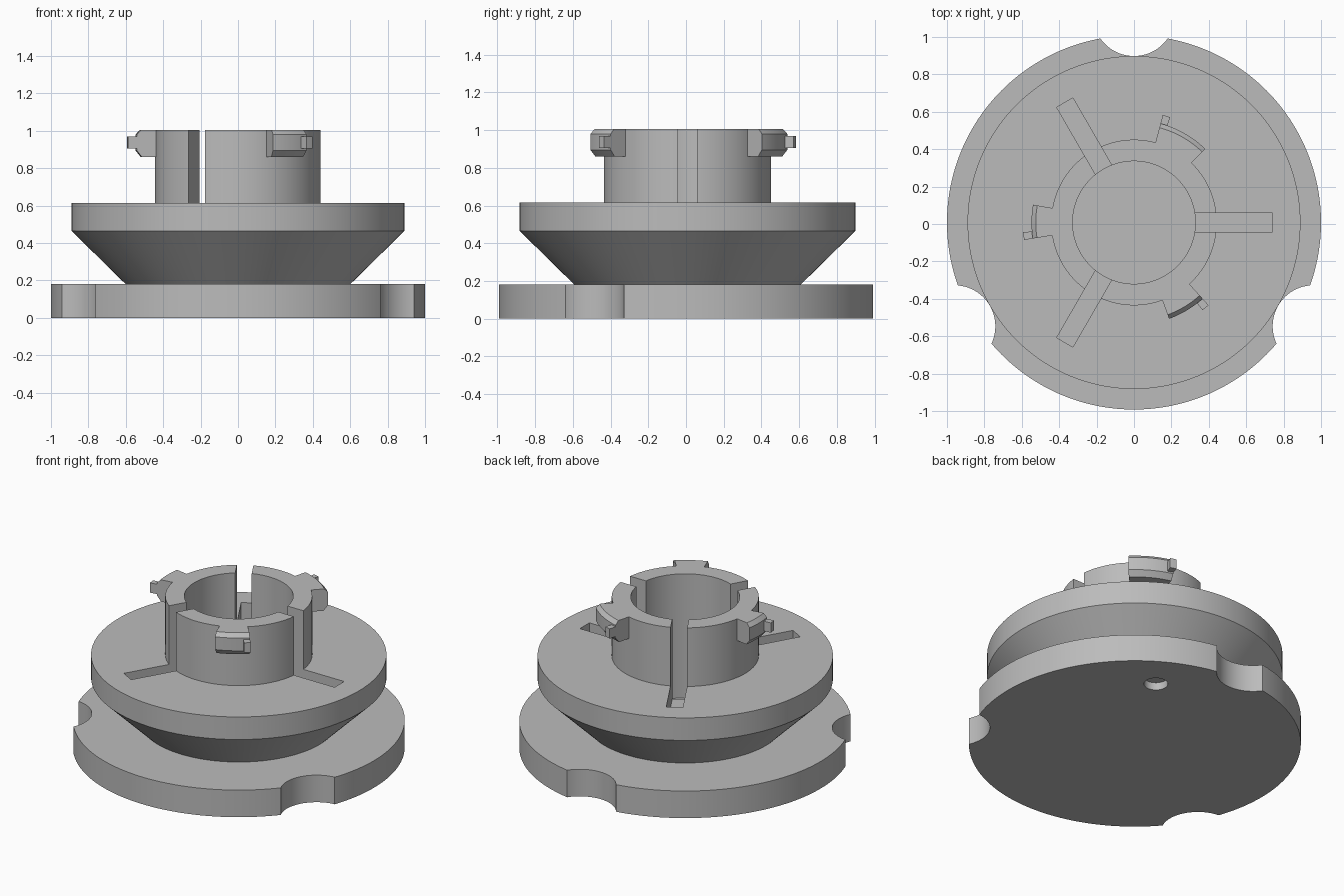
import bpy
import bmesh
from math import radians, cos, sin
from mathutils import Matrix

cube = bpy.data.objects.get("Cube")
if cube:
    bpy.data.objects.remove(cube, do_unlink=True)

OFFSET_Y = 0.008
grey = bpy.data.materials.new("plain grey")
grey.use_nodes = True
grey.diffuse_color = (0.5, 0.5, 0.5, 1)
grey.node_tree.nodes["Principled BSDF"].inputs["Base Color"].default_value = (0.5, 0.5, 0.5, 1)


def make(name, bm):
    bmesh.ops.remove_doubles(bm, verts=bm.verts, dist=1e-5)
    bmesh.ops.recalc_face_normals(bm, faces=bm.faces)
    mesh = bpy.data.meshes.new(name)
    bm.to_mesh(mesh)
    bm.free()
    mesh.materials.append(grey)
    ob = bpy.data.objects.new(name, mesh)
    bpy.context.collection.objects.link(ob)
    return ob


def sweep(name, profile, start=0, end=360, steps=144):
    """Turn a closed (radius, z) profile about z between two angles."""
    bm = bmesh.new()
    full = end - start == 360
    count = steps if full else steps + 1
    rings = []
    for i in range(count):
        a = radians(start + (end - start) * i / steps)
        rings.append([bm.verts.new((r * cos(a), r * sin(a), z)) for r, z in profile])
    n = len(profile)
    for i in range(steps):
        p, q = rings[i], rings[(i + 1) % count]
        for j in range(n):
            k = (j + 1) % n
            bm.faces.new((p[j], q[j], q[k], p[k]))
    if not full:
        bm.faces.new(rings[0])
        bm.faces.new(rings[-1])
    return make(name, bm)


def cylinder(name, radius, z0, z1, dist=0, angle=0, segments=144):
    bm = bmesh.new()
    a = radians(angle)
    place = Matrix.Translation((dist * cos(a), dist * sin(a), (z0 + z1) / 2))
    bmesh.ops.create_cone(bm, cap_ends=True, segments=segments, radius1=radius,
                          radius2=radius, depth=z1 - z0, matrix=place)
    return make(name, bm)


def slot_box(angle, r0, r1, width, z0, z1):
    bm = bmesh.new()
    place = (Matrix.Rotation(radians(angle), 4, 'Z')
             @ Matrix.Translation(((r0 + r1) / 2, 0, (z0 + z1) / 2))
             @ Matrix.Diagonal((r1 - r0, width, z1 - z0, 1)))
    bmesh.ops.create_cube(bm, size=1, matrix=place)
    return make("slot_cutter", bm)


def cut(ob, cutter):
    cutter.hide_render = True
    mod = ob.modifiers.new("cut", 'BOOLEAN')
    mod.operation = 'DIFFERENCE'
    mod.solver = 'EXACT'
    mod.object = cutter
    bpy.context.view_layer.objects.active = ob
    bpy.ops.object.modifier_apply(modifier=mod.name)
    bpy.data.objects.remove(cutter, do_unlink=True)


# Base disc with three scooped grips and a blind index hole underneath
base = cylinder("base_disc", 1.0, 0, 0.18, segments=192)
for angle in (90, 210, 330):
    cut(base, cylinder("scoop_cutter", 0.219, -0.1, 0.3, 1.109, angle, 96))
cut(base, cylinder("hole_cutter", 0.072, -0.1, 0.05, 0.73, 60, 48))

# Flared flange and hollow collar turned as one piece
body = sweep("flange_and_collar", [
    (0.328, 0.18), (0.6, 0.18), (0.89, 0.465), (0.89, 0.615),
    (0.443, 0.615), (0.443, 1.005), (0.328, 1.005)])
for angle in (0, 120, 240):
    cut(body, slot_box(angle, 0.25, 0.74, 0.1, 0.475, 1.1))

parts = [base, body]

# Bayonet tabs of three widths, each with a stop nub at one end
tab_profile = [(0.435, 0.86), (0.52, 0.86), (0.548, 0.895),
               (0.548, 0.98), (0.525, 1.005), (0.435, 1.005)]
nub_profile = [(0.53, 0.905), (0.595, 0.905), (0.595, 0.97), (0.53, 0.97)]
for name, start, end in (("back", 46, 75), ("side", 170, 189), ("front", 290, 312)):
    parts.append(sweep(name + "_tab", tab_profile, start, end, 12))
    parts.append(sweep(name + "_nub", nub_profile, end - 4, end, 3))

# Placement and shading
bpy.ops.object.select_all(action='DESELECT')
for ob in parts:
    ob.location.y = OFFSET_Y
    ob.select_set(True)
bpy.context.view_layer.objects.active = body
bpy.ops.object.shade_smooth_by_angle(angle=radians(25))
